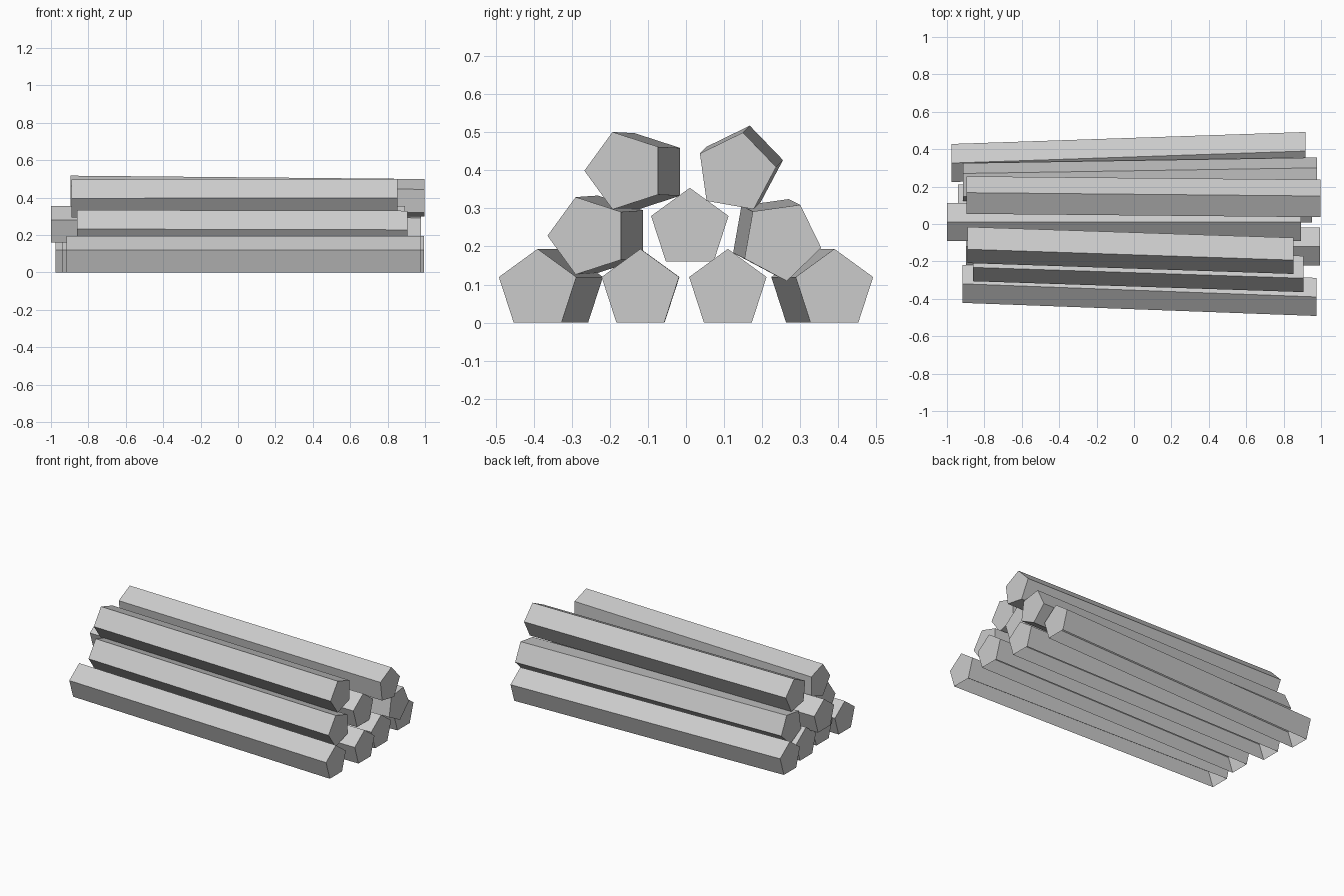
import bpy
import bmesh
from math import radians, cos, sin

if "Cube" in bpy.data.objects:
    bpy.data.objects.remove(bpy.data.objects["Cube"], do_unlink=True)

RADIUS = 0.107

grey = bpy.data.materials.new("plain grey")
grey.use_nodes = True
colour = (0.6, 0.6, 0.6, 1)
grey.diffuse_color = colour
grey.node_tree.nodes["Principled BSDF"].inputs["Base Color"].default_value = colour


def add_log(name, left_end, right_end, angle, open_base=False):
    """Five-sided log between two (x, y, z) end centres, one corner at the given angle."""
    bm = bmesh.new()
    rings = []
    for x, y, z in (left_end, right_end):
        turns = [radians(angle + 72 * i) for i in range(5)]
        rings.append([bm.verts.new((x, y + RADIUS * cos(t), z + RADIUS * sin(t)))
                      for t in turns])
        bm.faces.new(rings[-1])
    sides = []
    for i in range(5):
        j = (i + 1) % 5
        sides.append(bm.faces.new((rings[0][i], rings[0][j], rings[1][j], rings[1][i])))
    bmesh.ops.recalc_face_normals(bm, faces=bm.faces)
    # Logs on the ground have no face where they rest
    if open_base:
        base = min(sides, key=lambda f: f.calc_center_median().z)
        bmesh.ops.delete(bm, geom=[base], context="FACES_ONLY")
    mesh = bpy.data.meshes.new(name)
    bm.to_mesh(mesh)
    bm.free()
    mesh.materials.append(grey)
    bpy.context.collection.objects.link(bpy.data.objects.new(name, mesh))


# Bottom row, lying flat on the ground
FLOOR = RADIUS * cos(radians(36))
add_log("bottom_log_front", (-0.917, -0.32, FLOOR), (0.977, -0.39, FLOOR), 90, True)
add_log("bottom_log_mid_front", (-0.898, -0.119, FLOOR), (0.994, -0.12, FLOOR), 90, True)
add_log("bottom_log_mid_back", (-0.94, 0.11, FLOOR), (0.952, 0.11, FLOOR), 90, True)
add_log("bottom_log_back", (-0.976, 0.326, FLOOR), (0.917, 0.39, FLOOR), 90, True)

# Middle row
add_log("middle_log_front", (-0.86, -0.199, 0.232), (0.905, -0.257, 0.228), 180)
add_log("middle_log_centre", (-1, 0.01, 0.247), (0.893, 0.01, 0.247), 90)
add_log("middle_log_back", (-0.913, 0.22, 0.23), (0.979, 0.25, 0.215), 62)

# Top row
add_log("top_log_front", (-0.89, -0.102, 0.396), (0.852, -0.16, 0.399), 180)
add_log("top_log_back", (-0.895, 0.149, 0.412), (0.998, 0.131, 0.394), 80)
